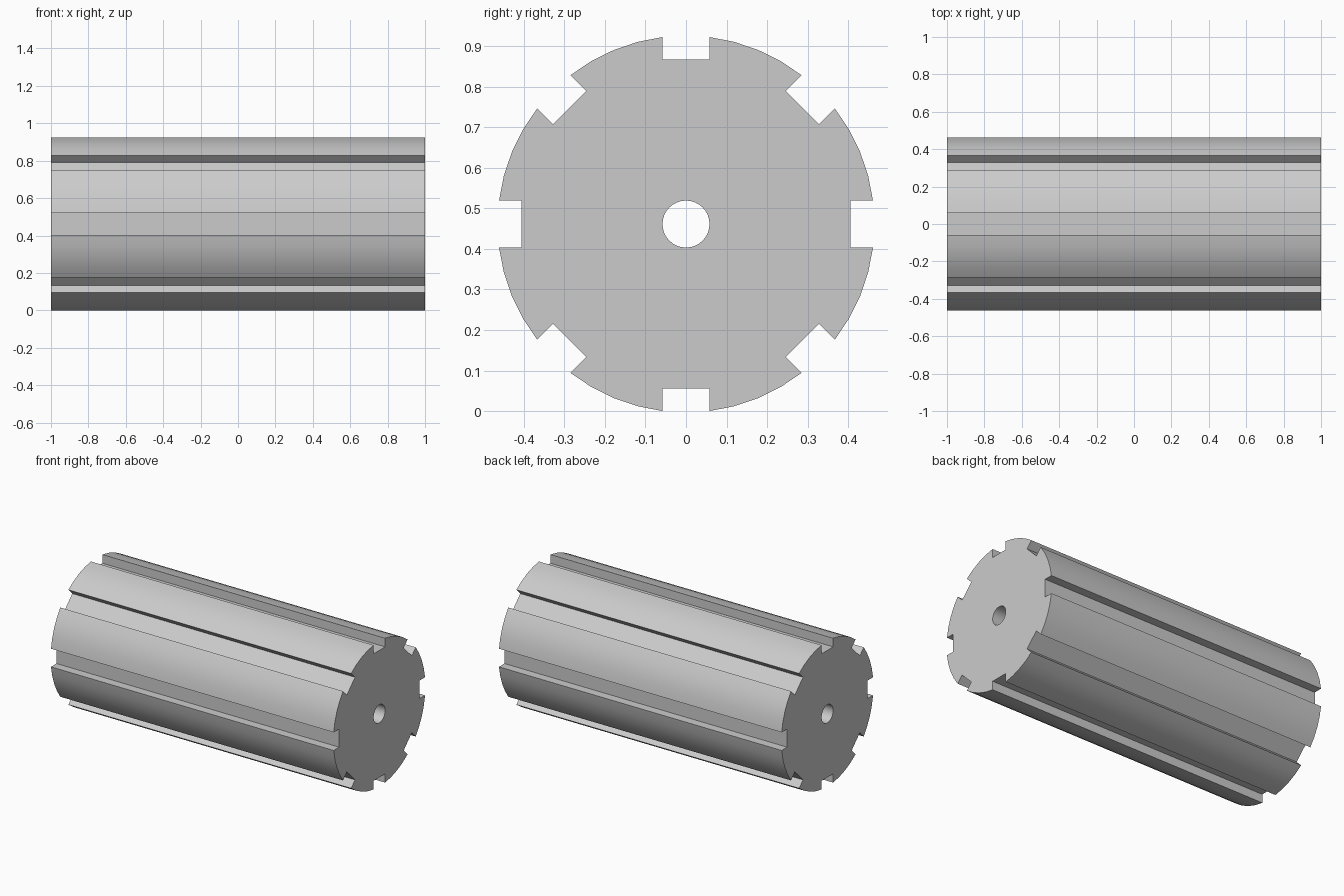
import bpy, bmesh
from math import sin, cos, asin, pi, radians
from mathutils import Vector

cube = bpy.data.objects.get("Cube")
if cube:
    bpy.data.objects.remove(cube, do_unlink=True)

LENGTH = 2.0
RADIUS = 0.465
SLOTS = 8
SLOT_HALF = 0.058     # half the slot width
SLOT_FLOOR = 0.406    # distance from axis to slot floor
BORE = 0.058
ARC_STEPS = 4
BORE_STEPS = 32

lip = asin(SLOT_HALF / RADIUS)
CENTRE = RADIUS * cos(lip)


def polar(r, a):
    return Vector((-LENGTH / 2, r * cos(a), CENTRE + r * sin(a)))


def slotted_outline():
    """One slot floor and one tooth arc per repeat."""
    points = []
    pitch = 2 * pi / SLOTS
    for i in range(SLOTS):
        a = i * pitch
        out, side = Vector((0, cos(a), sin(a))), Vector((0, -sin(a), cos(a)))
        base = polar(0, 0) + out * SLOT_FLOOR
        points += [base - side * SLOT_HALF, base + side * SLOT_HALF]
        span = pitch - 2 * lip
        points += [polar(RADIUS, a + lip + span * k / ARC_STEPS)
                   for k in range(ARC_STEPS + 1)]
    return points


def add_loop(bm, points):
    verts = [bm.verts.new(p) for p in points]
    return [bm.edges.new((v, verts[i - 1])) for i, v in enumerate(verts)]


# Slotted section with a central bore, extruded along the axis
bm = bmesh.new()
edges = add_loop(bm, slotted_outline())
edges += add_loop(bm, [polar(BORE, 2 * pi * i / BORE_STEPS) for i in range(BORE_STEPS)])
bmesh.ops.triangle_fill(bm, edges=edges, use_beauty=True)
result = bmesh.ops.extrude_face_region(bm, geom=bm.faces[:], use_keep_orig=True)
moved = [g for g in result["geom"] if isinstance(g, bmesh.types.BMVert)]
bmesh.ops.translate(bm, verts=moved, vec=(LENGTH, 0, 0))
bmesh.ops.recalc_face_normals(bm, faces=bm.faces[:])

mesh = bpy.data.meshes.new("slotted_roller")
bm.to_mesh(mesh)
bm.free()
roller = bpy.data.objects.new("slotted_roller", mesh)
bpy.context.collection.objects.link(roller)

# Single plain grey
grey = bpy.data.materials.new("light grey")
grey.use_nodes = True
colour = (0.6, 0.6, 0.6, 1)
grey.diffuse_color = colour
grey.node_tree.nodes["Principled BSDF"].inputs["Base Color"].default_value = colour
mesh.materials.append(grey)

# Smooth tooth arcs and bore, crisp slot edges
bpy.ops.object.select_all(action="DESELECT")
roller.select_set(True)
bpy.context.view_layer.objects.active = roller
bpy.ops.object.shade_smooth_by_angle(angle=radians(25))
